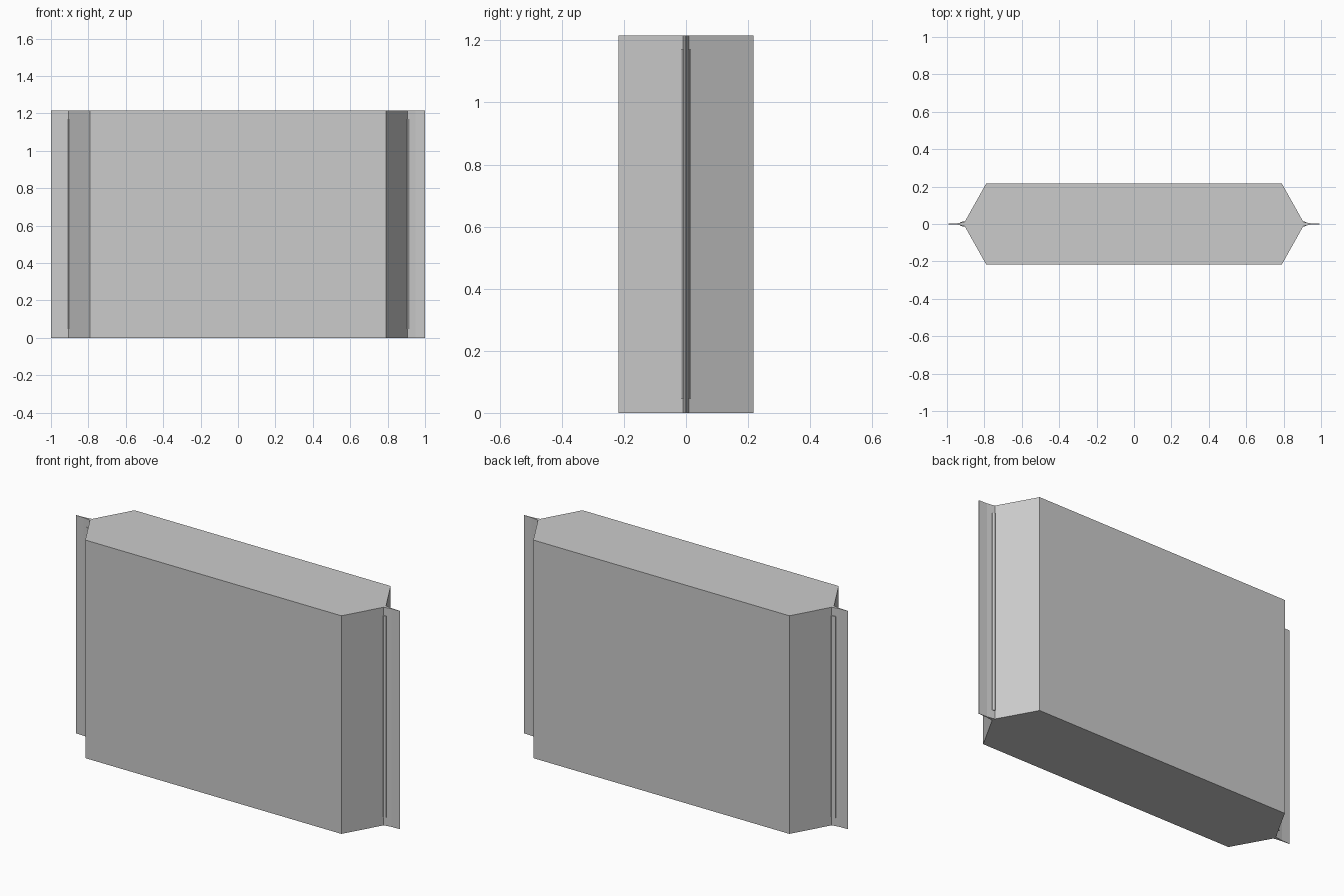
import bpy, bmesh

if "Cube" in bpy.data.objects:
    bpy.data.objects.remove(bpy.data.objects["Cube"])

H = 1.216


def prism(name, profile, z0, z1):
    """Extrude a closed xy profile from z0 to z1."""
    bm = bmesh.new()
    face = bm.faces.new([bm.verts.new((x, y, z0)) for x, y in profile])
    ext = bmesh.ops.extrude_face_region(bm, geom=[face], use_keep_orig=True)
    verts = [v for v in ext["geom"] if isinstance(v, bmesh.types.BMVert)]
    bmesh.ops.translate(bm, verts=verts, vec=(0, 0, z1 - z0))
    bmesh.ops.recalc_face_normals(bm, faces=bm.faces)
    mesh = bpy.data.meshes.new(name)
    bm.to_mesh(mesh)
    bm.free()
    obj = bpy.data.objects.new(name, mesh)
    bpy.context.collection.objects.link(obj)
    return obj


# Packet body with chamfered ends
quarter = [(0.79, 0.217), (0.905, 0.012)]
right = quarter + [(x, -y) for x, y in reversed(quarter)]
prism("packet_body", right + [(-x, -y) for x, y in right], 0, H)

for side, s, tip in (("left", -1, 0.93), ("right", 1, 0.92)):
    # Thin sealed fin at each end
    fin = [(0.905, 0.01), (0.95, 0.003), (1.0, 0.001),
           (1.0, -0.001), (0.95, -0.003), (0.905, -0.01)]
    prism(side + "_seal_fin", [(s * x, y) for x, y in fin], 0, H)
    # Narrow crease strips on both faces of the fin
    for face, f in (("front", -1), ("back", 1)):
        strip = [(0.903, 0.013), (0.908, 0.016), (tip, 0.009), (tip, 0.006), (0.905, 0.009)]
        prism(f"{side}_{face}_crease", [(s * x, f * y) for x, y in strip], 0.047, 1.17)
